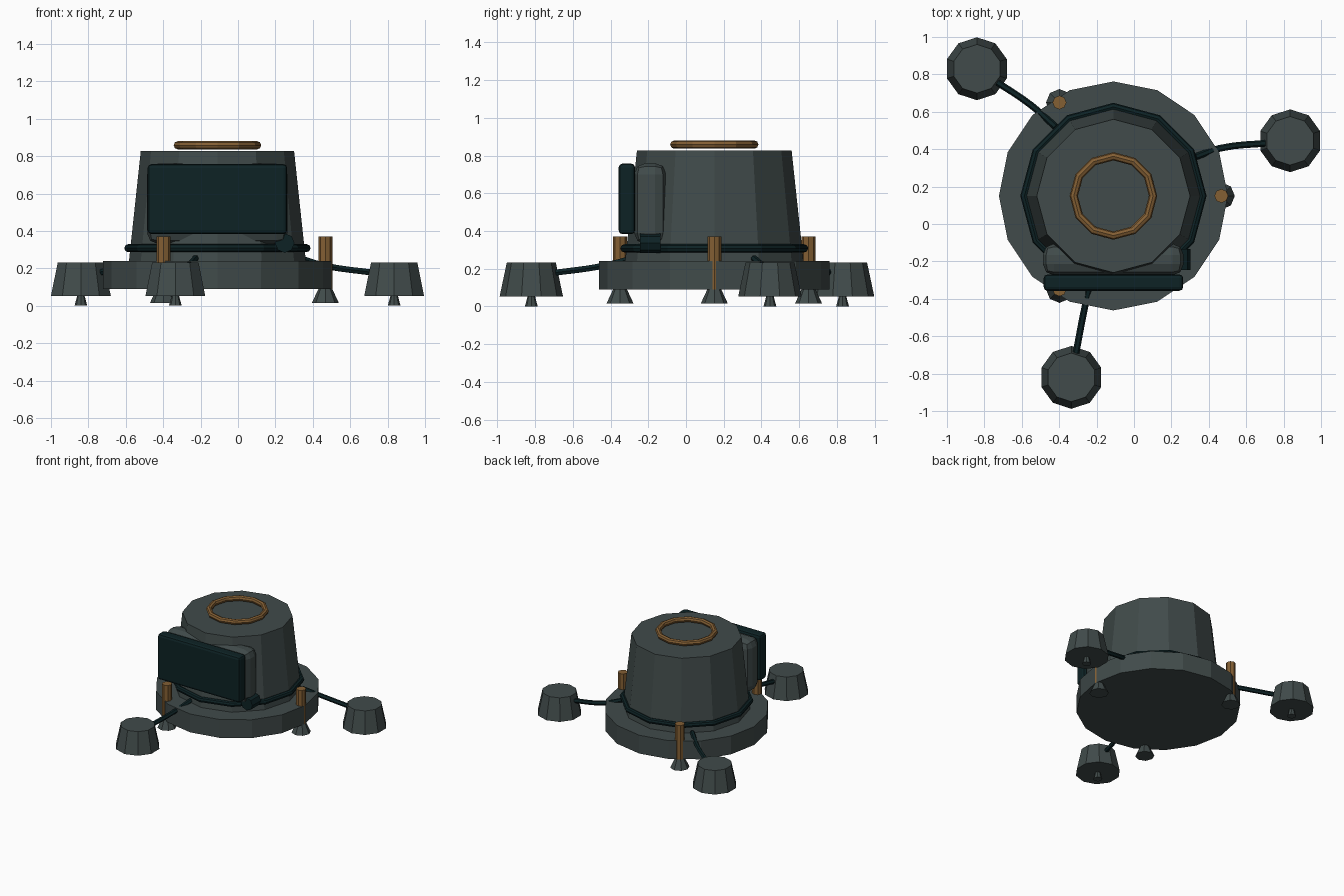
import bpy, bmesh, math
from mathutils import Vector, Matrix

if "Cube" in bpy.data.objects:
    bpy.data.objects.remove(bpy.data.objects["Cube"])

CX, CY = -0.11, 0.15          # centre of the main station


def material(name, col):
    m = bpy.data.materials.new(name)
    m.diffuse_color = (*col, 1)
    m.use_nodes = True
    m.node_tree.nodes["Principled BSDF"].inputs["Base Color"].default_value = m.diffuse_color
    return m


GREY = material("slate grey", (0.052, 0.070, 0.069))
TEAL = material("dark teal", (0.004, 0.016, 0.018))
GOLD = material("bronze", (0.23, 0.115, 0.034))


def finish(name, bm, mat):
    me = bpy.data.meshes.new(name)
    bm.to_mesh(me)
    bm.free()
    me.materials.append(mat)
    ob = bpy.data.objects.new(name, me)
    bpy.context.collection.objects.link(ob)
    return ob


def cone(name, x, y, z0, z1, r0, r1, sides, mat):
    bm = bmesh.new()
    bmesh.ops.create_cone(bm, cap_ends=True, segments=sides, radius1=r0, radius2=r1,
                          depth=z1 - z0, matrix=Matrix.Translation((x, y, (z0 + z1) / 2)))
    return finish(name, bm, mat)


def box(name, lo, hi, bevel, mat):
    lo, hi = Vector(lo), Vector(hi)
    bm = bmesh.new()
    bmesh.ops.create_cube(bm, size=1, matrix=Matrix.Translation((lo + hi) / 2)
                          @ Matrix.Diagonal((*(hi - lo), 1)))
    bmesh.ops.bevel(bm, geom=bm.edges[:], offset=bevel, segments=2, profile=0.5, affect='EDGES')
    return finish(name, bm, mat)


def torus(name, z, major, minor, mat):
    bpy.ops.mesh.primitive_torus_add(location=(CX, CY, z), major_radius=major,
                                     minor_radius=minor, major_segments=12, minor_segments=8)
    ob = bpy.context.object
    ob.name = name
    ob.data.materials.append(mat)
    ob.data.polygons.foreach_set("use_smooth", [False] * len(ob.data.polygons))


def tube(name, pts, r, mat):
    cu = bpy.data.curves.new(name, 'CURVE')
    cu.dimensions = '3D'
    cu.bevel_depth = r
    cu.bevel_resolution = 1
    cu.resolution_u = 4
    cu.use_fill_caps = True
    sp = cu.splines.new('BEZIER')
    sp.use_smooth = False
    sp.bezier_points.add(len(pts) - 1)
    for b, p in zip(sp.bezier_points, pts):
        b.co = p
        b.handle_left_type = b.handle_right_type = 'AUTO'
    cu.materials.append(mat)
    ob = bpy.data.objects.new(name, cu)
    bpy.context.collection.objects.link(ob)
    bpy.ops.object.select_all(action='DESELECT')
    ob.select_set(True)
    bpy.context.view_layer.objects.active = ob
    bpy.ops.object.convert(target='MESH')


# main station: base disc, tapered drum, cable loop, top ring
cone("base_disc", CX, CY, 0.09, 0.24, 0.612, 0.612, 16, GREY)
cone("drum_body", CX, CY, 0.22, 0.826, 0.475, 0.41, 12, GREY)
torus("cable_loop", 0.308, 0.476, 0.022, TEAL)
torus("top_ring", 0.858, 0.212, 0.022, GOLD)

# display on the front with its housing
box("display_housing", (-0.487, -0.275, 0.33), (0.265, -0.105, 0.76), 0.06, GREY)
box("display_screen", (-0.483, -0.357, 0.383), (0.263, -0.27, 0.757), 0.02, TEAL)

# cable connector beside the display
bm = bmesh.new()
bmesh.ops.create_cone(bm, cap_ends=True, segments=8, radius1=0.052, radius2=0.052, depth=0.11,
                      matrix=Matrix.Translation((0.25, -0.19, 0.335))
                      @ Matrix.Rotation(math.pi / 2, 4, 'X'))
finish("cable_connector", bm, TEAL)

# levelling posts with flared feet
for i in range(3):
    a = math.radians(120 * i)
    x, y = CX + 0.577 * math.cos(a), CY + 0.577 * math.sin(a)
    cone(f"levelling_post_{i + 1}", x, y, 0.085, 0.37, 0.037, 0.037, 8, GOLD)
    cone(f"levelling_foot_{i + 1}", x, y, 0.015, 0.09, 0.072, 0.037, 8, GREY)

# outlying sensor pods, each with a spike foot and a cable to the station
pods = [((0.835, 0.445), (0.33, 0.36), (0.46, 0.405)),
        ((-0.84, 0.83), (-0.42, 0.52), (-0.55, 0.635)),
        ((-0.335, -0.82), (-0.225, -0.28), (-0.262, -0.44))]
for i, ((x, y), start, mid) in enumerate(pods, 1):
    cone(f"sensor_pod_{i}", x, y, 0.053, 0.232, 0.168, 0.13, 10, GREY)
    cone(f"sensor_foot_{i}", x, y, 0.0, 0.06, 0.034, 0.018, 8, GREY)
    d = (Vector(mid) - Vector((x, y))).normalized() * 0.1
    tube(f"sensor_cable_{i}", [(*start, 0.255), (*mid, 0.215), (x + d.x, y + d.y, 0.175)],
         0.018, TEAL)
